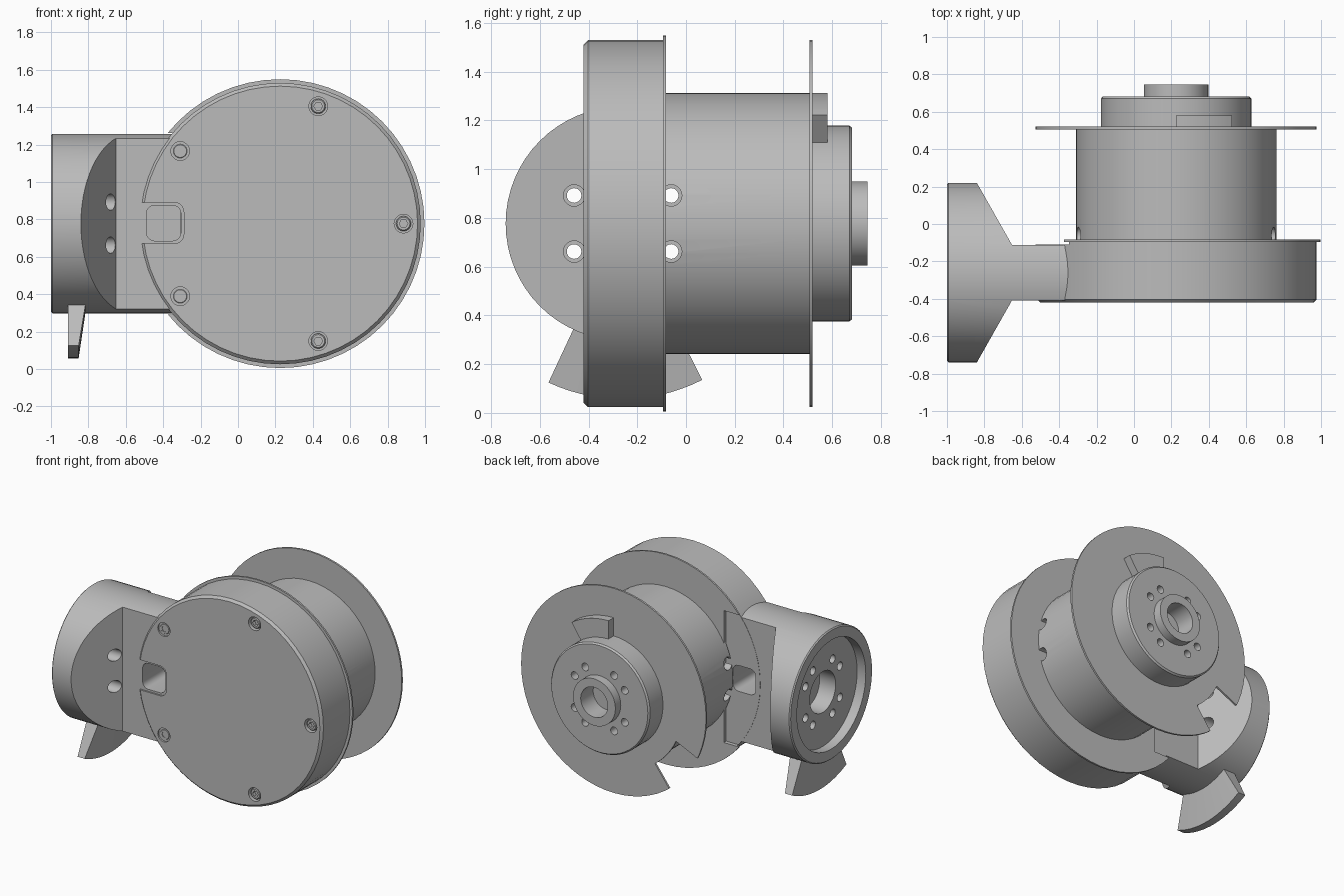
import bpy, bmesh, math
from mathutils import Vector

cube = bpy.data.objects.get("Cube")
if cube:
    bpy.data.objects.remove(cube, do_unlink=True)

grey = bpy.data.materials.new("machined_grey")
grey.use_nodes = True
colour = (0.5, 0.5, 0.5, 1)
grey.diffuse_color = colour
grey.node_tree.nodes["Principled BSDF"].inputs["Base Color"].default_value = colour

CX, CZ = 0.225, 0.777      # axle of the housing and spool
AY = -0.26                 # axle of the side mount
BOLTS = (30, 60, 120, 150, 210, 240, 300, 330)


def finish(name, bm):
    bmesh.ops.recalc_face_normals(bm, faces=bm.faces)
    mesh = bpy.data.meshes.new(name)
    bm.to_mesh(mesh)
    bm.free()
    mesh.materials.append(grey)
    ob = bpy.data.objects.new(name, mesh)
    bpy.context.collection.objects.link(ob)
    return ob


def lathe(name, profile, axis="y", centre=(CX, CZ), seg=56, arc=None):
    """Sweep (radius, along) points about an axis, fully or over an arc in degrees."""
    bm = bmesh.new()
    start, end = arc or (0, 360)
    steps = seg if arc is None else seg + 1

    def put(r, t, a):
        u, v = centre[0] + r * math.cos(a), centre[1] + r * math.sin(a)
        return bm.verts.new((u, t, v) if axis == "y" else (t, u, v))

    rings = []
    for r, t in profile:
        if r == 0:
            rings.append([put(0, t, 0)] * steps)
        else:
            rings.append([put(r, t, math.radians(start + (end - start) * i / seg))
                          for i in range(steps)])
    pairs = list(zip(rings, rings[1:]))
    if arc:
        pairs.append((rings[-1], rings[0]))
    for a, b in pairs:
        for i in range(seg):
            j = (i + 1) % steps
            corners = list(dict.fromkeys((a[i], a[j], b[j], b[i])))
            if len(corners) > 2:
                bm.faces.new(corners)
    if arc:
        bm.faces.new([r[0] for r in rings])
        bm.faces.new([r[-1] for r in rings])
    return finish(name, bm)


def rod(r, lo, hi, axis, centre, seg=20):
    return lathe("cutter", [(0, lo), (r, lo), (r, hi), (0, hi)], axis, centre, seg)


def box(lo, hi, rounding=0):
    """Box whose edges along y can be rounded."""
    bm = bmesh.new()
    bmesh.ops.create_cube(bm, size=1)
    for v in bm.verts:
        v.co = Vector([l + (c + 0.5) * (h - l) for c, l, h in zip(v.co, lo, hi)])
    if rounding:
        edges = [e for e in bm.edges
                 if abs(e.verts[0].co.y - e.verts[1].co.y) > 0.01]
        bmesh.ops.bevel(bm, geom=edges, offset=rounding, segments=5,
                        profile=0.5, affect="EDGES")
    return finish("cutter", bm)


def carve(ob, cutters, operation="DIFFERENCE"):
    for cutter in cutters:
        mod = ob.modifiers.new("carve", "BOOLEAN")
        mod.object, mod.operation, mod.solver = cutter, operation, "EXACT"
    bpy.context.view_layer.update()
    graph = bpy.context.evaluated_depsgraph_get()
    mesh = bpy.data.meshes.new_from_object(ob.evaluated_get(graph))
    ob.modifiers.clear()
    ob.data = mesh
    for cutter in cutters:
        bpy.data.objects.remove(cutter, do_unlink=True)


def ring_points(radius, angles, centre):
    return [(centre[0] + radius * math.cos(math.radians(a)),
             centre[1] + radius * math.sin(math.radians(a))) for a in angles]


def cable_slot():
    return box((-0.49, -0.6, 0.685), (-0.305, 0.1, 0.875), 0.045)


# Drum housing with a thin rear flange, cable notch and screw pockets
housing = lathe("drum_housing", [
    (0, -0.42), (0.735, -0.42), (0.752, -0.403), (0.752, -0.095),
    (0.772, -0.095), (0.772, -0.082), (0, -0.082)])
screw_spots = ring_points(0.66, range(0, 360, 72), (CX, CZ))
carve(housing, [
    cable_slot(),
    box((-0.8, -0.5, 0.67), (-0.29, -0.4, 0.89), 0.05),
    box((-0.8, -0.11, CZ - 0.485), (-0.25, 0.1, CZ + 0.485)),
] + [rod(0.05, -0.5, -0.375, "y", p) for p in screw_spots])

# Cap screws with hexagonal sockets
screws = [lathe("cap_screw", [
    (0, -0.36), (0.042, -0.36), (0.042, -0.405), (0.036, -0.411),
    (0.025, -0.411)], "y", p, 24) for p in screw_spots]
for ob, p in zip(screws, screw_spots):
    bpy.data.objects.remove(ob, do_unlink=True)
screws = []
for p in screw_spots:
    head = lathe("cap_screw", [(0, -0.36), (0.04, -0.36), (0.04, -0.405),
                               (0.034, -0.411), (0, -0.411)], "y", p, 24)
    carve(head, [rod(0.023, -0.5, -0.385, "y", p, 6)])
    screws.append(head)

# Side mount: a cylinder along x, tapered by slanted planes into a flat arm
mount = lathe("side_mount", [
    (0, -0.8), (0.15, -0.8), (0.15, -0.93), (0.4, -0.93), (0.4, -1), (0.472, -1),
    (0.48, -0.992), (0.48, -0.1), (0, -0.1)], "x", (AY, CZ), 64)
half = [(-1.1, 0.6), (-0.84, 0.6), (-0.84, 0.48), (-0.652, 0.148), (0.1, 0.148)]
outline = half + [(x, -y) for x, y in reversed(half)]
bm = bmesh.new()
base = bm.faces.new([bm.verts.new((x, AY + y, -0.2)) for x, y in outline])
top = bmesh.ops.extrude_face_region(bm, geom=[base])["geom"]
bmesh.ops.translate(bm, vec=(0, 0, 2), verts=[v for v in top if isinstance(v, bmesh.types.BMVert)])
carve(mount, [finish("cutter", bm)], "INTERSECT")
bolt_spots = ring_points(0.23, BOLTS, (AY, CZ))
outer_bolts = [p for p in bolt_spots if abs(p[0] - AY) > 0.15]
carve(mount, [cable_slot()]
      + [rod(0.03, -1.1, -0.6, "x", p) for p in bolt_spots]
      + [rod(0.044, -0.85, -0.5, "x", p) for p in outer_bolts])

# Tapered stop fin beneath the side mount
fin = lathe("stop_fin", [(0.44, -0.91), (0.72, -0.91), (0.72, -0.852), (0.44, -0.81)],
            "x", (AY, CZ), 14, (245, 297))

# Spool barrel with tool access holes
barrel = lathe("spool_barrel", [(0, -0.1), (0.536, -0.1), (0.536, 0.51), (0, 0.51)])
carve(barrel, [rod(0.044, -0.5, 0.9, "x", p) for p in outer_bolts if p[0] > AY])

# Thin spool rim with a wedge notch
rim = lathe("spool_rim", [(0, 0.506), (0.752, 0.506), (0.752, 0.52), (0, 0.52)], seg=64)
carve(rim, [lathe("cutter", [(0.56, 0.4), (0.9, 0.4), (0.9, 0.6), (0.56, 0.6)],
                  seg=10, arc=(205, 233))])

# Curved stop tab on the rim
tab = lathe("stop_tab", [(0.39, 0.515), (0.536, 0.515), (0.536, 0.58), (0.39, 0.58)],
            seg=10, arc=(56, 90))

# Output hub with a bored boss and bolt holes
hub = lathe("output_hub", [
    (0, 0.515), (0.402, 0.515), (0.402, 0.67), (0.392, 0.682), (0.172, 0.682),
    (0.172, 0.745), (0.11, 0.745), (0.11, 0.6), (0, 0.6)])
carve(hub, [rod(0.028, 0.6, 0.8, "y", p) for p in ring_points(0.235, BOLTS, (CX, CZ))])

# Smooth curved walls, crisp edges
bpy.ops.object.select_all(action="DESELECT")
parts = [housing, mount, fin, barrel, rim, tab, hub] + screws
for ob in parts:
    ob.select_set(True)
bpy.context.view_layer.objects.active = housing
bpy.ops.object.shade_smooth_by_angle(angle=math.radians(25))
